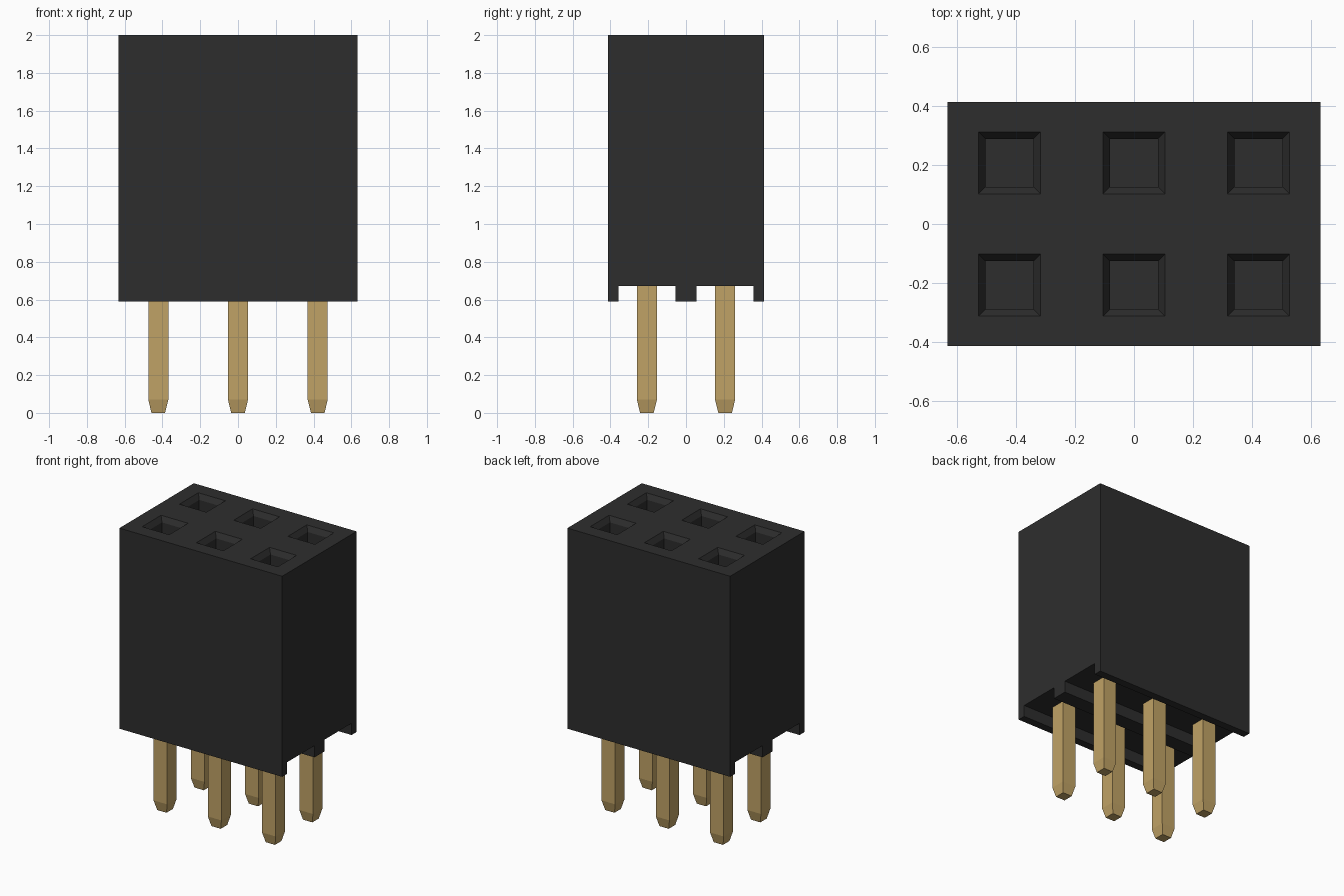
import bpy, bmesh
from mathutils import Vector

if "Cube" in bpy.data.objects:
    bpy.data.objects.remove(bpy.data.objects["Cube"], do_unlink=True)

HALF_X, HALF_Y, BASE, TOP = 0.633, 0.413, 0.59, 2.0
CEILING = 0.672                      # roof of the underside channels
COLUMNS, ROWS = (-0.422, 0.0, 0.422), (-0.207, 0.207)
MOUTH, BORE = 0.105, 0.072           # socket half widths: rim and shaft


def material(name, rgb, roughness, metallic=0.0):
    m = bpy.data.materials.new(name)
    m.use_nodes = True
    m.diffuse_color = (*rgb, 1)
    bsdf = m.node_tree.nodes["Principled BSDF"]
    bsdf.inputs["Base Color"].default_value = (*rgb, 1)
    bsdf.inputs["Roughness"].default_value = roughness
    bsdf.inputs["Metallic"].default_value = metallic
    return m


def add_object(name, bm, mat):
    bmesh.ops.recalc_face_normals(bm, faces=bm.faces[:])
    mesh = bpy.data.meshes.new(name)
    bm.to_mesh(mesh)
    bm.free()
    mesh.materials.append(mat)
    obj = bpy.data.objects.new(name, mesh)
    bpy.context.collection.objects.link(obj)
    return obj


black = material("black plastic", (0.027, 0.027, 0.027), 0.6)
gold = material("gold metal", (0.53, 0.365, 0.133), 0.5)

# Housing: end profile with two underside channels, extruded along x
half = [(0.055, BASE), (0.055, CEILING), (0.357, CEILING),
        (0.357, BASE), (HALF_Y, BASE), (HALF_Y, TOP)]
profile = half + [(-y, z) for y, z in reversed(half)]
bm = bmesh.new()
end = bm.faces.new([bm.verts.new((-HALF_X, y, z)) for y, z in profile])
ext = bmesh.ops.extrude_face_region(bm, geom=[end])["geom"]
bmesh.ops.translate(bm, vec=(2 * HALF_X, 0, 0),
                    verts=[v for v in ext if isinstance(v, bmesh.types.BMVert)])
bmesh.ops.recalc_face_normals(bm, faces=bm.faces[:])


def top_faces():
    return [f for f in bm.faces if all(v.co.z > TOP - 1e-4 for v in f.verts)]


# Slice the top face along the socket rims
cuts = [(Vector((c + s * MOUTH, 0, 0)), Vector((1, 0, 0))) for c in COLUMNS for s in (-1, 1)]
cuts += [(Vector((0, r + s * MOUTH, 0)), Vector((0, 1, 0))) for r in ROWS for s in (-1, 1)]
for point, normal in cuts:
    faces = top_faces()
    edges = {e for f in faces for e in f.edges}
    verts = {v for f in faces for v in f.verts}
    bmesh.ops.bisect_plane(bm, geom=faces + list(edges) + list(verts),
                           dist=1e-5, plane_co=point, plane_no=normal)

# Sockets: sloped lead-in, then a square shaft
sockets = [f for f in top_faces()
           if any((f.calc_center_median() - Vector((x, y, TOP))).length < 0.01
                  for x in COLUMNS for y in ROWS)]
bmesh.ops.inset_individual(bm, faces=sockets, thickness=MOUTH - BORE)
for f in sockets:
    for v in f.verts:
        v.co.z = TOP - 0.035
shafts = bmesh.ops.extrude_discrete_faces(bm, faces=sockets)["faces"]
for f in shafts:
    for v in f.verts:
        v.co.z = TOP - 1.0
add_object("housing", bm, black)

# Pins: square posts with tapered tips
PIN, TIP = 0.053, 0.036
for i, x in enumerate(COLUMNS):
    for side, y in zip(("front", "back"), ROWS):
        bm = bmesh.new()
        rings = [[bm.verts.new((x + sx * w, y + sy * w, z))
                  for sx, sy in ((-1, -1), (1, -1), (1, 1), (-1, 1))]
                 for w, z in ((TIP, 0.0), (PIN, 0.07), (PIN, CEILING + 0.02))]
        for low, high in zip(rings, rings[1:]):
            for k in range(4):
                n = (k + 1) % 4
                bm.faces.new((low[k], low[n], high[n], high[k]))
        bm.faces.new(rings[0])
        bm.faces.new(rings[-1])
        add_object(f"{side}_pin_{i + 1}", bm, gold)
